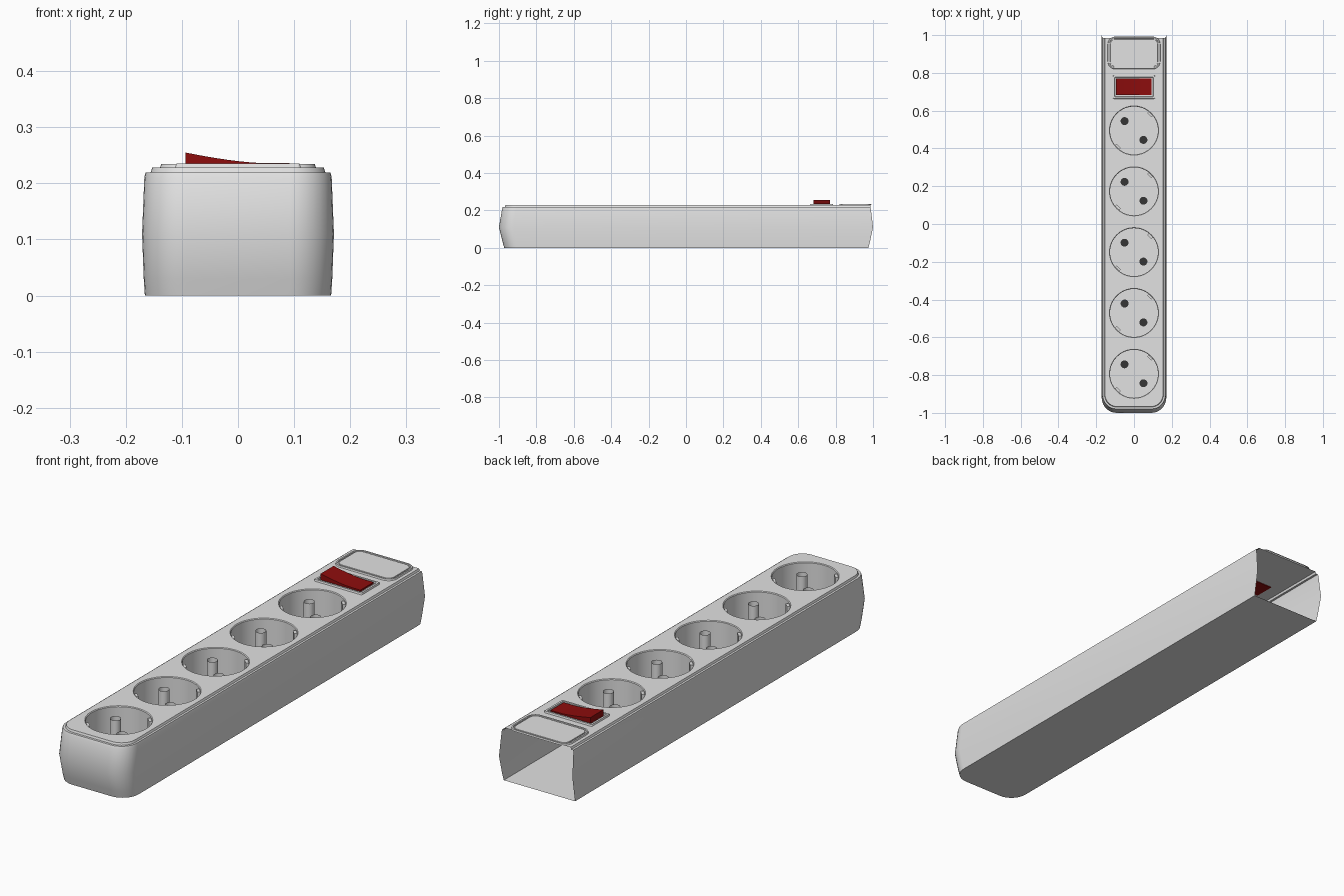
import bpy, bmesh
from math import pi, sin, cos, radians
from mathutils import Matrix

old = bpy.data.objects.get("Cube")
if old:
    bpy.data.objects.remove(old, do_unlink=True)


def material(name, color):
    m = bpy.data.materials.new(name)
    m.use_nodes = True
    m.diffuse_color = (*color, 1)
    bsdf = m.node_tree.nodes["Principled BSDF"]
    bsdf.inputs["Base Color"].default_value = (*color, 1)
    bsdf.inputs["Roughness"].default_value = 0.5
    return m


GREY = material("light_grey_plastic", (0.76, 0.76, 0.76))
RED = material("switch_red", (0.27, 0.004, 0.004))
DARK = material("contact_dark", (0.035, 0.035, 0.035))

SOCKET_Y = [0.495 - 0.322 * i for i in range(5)]
SOCKET_R = 0.13
DECK_Z, FLOOR_Z = 0.228, 0.09


def arc(cx, cy, r, start, end, n):
    return [(cx + r * cos(start + (end - start) * i / n),
             cy + r * sin(start + (end - start) * i / n)) for i in range(n + 1)]


def outline(hw, y0, y1, front_r, back_r=0):
    """Counter-clockwise rectangle with rounded front and back corners."""
    pts = []
    for sx, y, sy, r, start in ((-1, y1, -1, back_r, pi / 2), (-1, y0, 1, front_r, pi),
                                (1, y0, 1, front_r, 1.5 * pi), (1, y1, -1, back_r, 0)):
        if r:
            pts += arc(sx * (hw - r), y + sy * r, r, start, start + pi / 2, 8)
        else:
            pts.append((sx * hw, y))
    return pts


def circle(cx, cy, r, n=40):
    return arc(cx, cy, r, 0, 2 * pi, n)[:-1]


def ring(bm, pts, z):
    return [bm.verts.new((x, y, z)) for x, y in pts]


def loft(bm, rings, closed=True):
    for a, b in zip(rings, rings[1:]):
        n = len(a)
        for i in range(n if closed else n - 1):
            j = (i + 1) % n
            bm.faces.new((a[i], a[j], b[j], b[i]))


def finish(bm, name, mat):
    me = bpy.data.meshes.new(name)
    bm.to_mesh(me)
    bm.free()
    me.materials.append(mat)
    ob = bpy.data.objects.new(name, me)
    bpy.context.collection.objects.link(ob)
    bpy.ops.object.select_all(action='DESELECT')
    ob.select_set(True)
    bpy.context.view_layer.objects.active = ob
    bpy.ops.object.shade_smooth_by_angle(angle=radians(30))
    return ob


def raised_panel(name, steps, y0, y1, hw, r):
    """Stepped panel; each step is (inset, height)."""
    bm = bmesh.new()
    rings = [ring(bm, outline(hw - d, y0 + d, y1 - d, max(r - d, 0.003), max(r - d, 0.003)), z)
             for d, z in steps]
    loft(bm, rings)
    bm.faces.new(rings[-1])
    return finish(bm, name, GREY)


# Housing: tapered shell, open at the cable end
bm = bmesh.new()
levels = [(0.166, -0.972, 0.975, 0.075, 0.0), (0.168, -0.980, 0.983, 0.075, 0.03),
          (0.171, -1.0, 1.0, 0.08, 0.11), (0.167, -0.983, 0.988, 0.075, 0.21),
          (0.165, -0.979, 0.986, 0.073, 0.219), (0.156, -0.969, 0.986, 0.065, 0.219),
          (0.153, -0.966, 0.986, 0.062, DECK_Z)]
rings = [ring(bm, outline(hw, y0, y1, r), z) for hw, y0, y1, r, z in levels]
loft(bm, rings, closed=False)
bm.faces.new(list(reversed(rings[0])))
finish(bm, "housing", GREY)

# Top deck with round socket openings
bm = bmesh.new()
edges = []
for pts in [outline(0.153, -0.966, 0.986, 0.062)] + [circle(0, y, SOCKET_R) for y in SOCKET_Y]:
    vs = ring(bm, pts, DECK_Z)
    edges += [bm.edges.new((vs[i], vs[i - 1])) for i in range(len(vs))]
bmesh.ops.triangle_fill(bm, edges=edges, use_beauty=True, normal=(0, 0, 1))
for f in bm.faces:
    f.normal_update()
    if f.normal.z < 0:
        f.normal_flip()
finish(bm, "top_deck", GREY)

for k, y in enumerate(SOCKET_Y, 1):
    # Socket cup with a fine rim
    bm = bmesh.new()
    rings = [ring(bm, circle(0, y, r), z) for r, z in
             ((SOCKET_R, DECK_Z), (SOCKET_R - 0.003, DECK_Z - 0.003),
              (SOCKET_R - 0.003, FLOOR_Z))]
    loft(bm, rings)
    bm.faces.new(rings[-1])
    finish(bm, f"socket_cup_{k}", GREY)

    # Contact sleeves and their dark openings
    sleeves, holes, clips = bmesh.new(), bmesh.new(), bmesh.new()
    for s in (-1, 1):
        pts = circle(0.05 * s, y - 0.05 * s, 0.021, 20)
        loft(sleeves, [ring(sleeves, pts, z) for z in (FLOOR_Z, DECK_Z - 0.025)])
        holes.faces.new(ring(holes, pts, FLOOR_Z + 0.002))
        # Earth clips against the cup wall
        place = (Matrix.Translation((0.085 * s, y + 0.085 * s, 0.16))
                 @ Matrix.Rotation(pi / 4, 4, 'Z') @ Matrix.Diagonal((0.012, 0.03, 0.12, 1)))
        bmesh.ops.create_cube(clips, size=1, matrix=place)
    finish(sleeves, f"contact_sleeves_{k}", GREY)
    finish(holes, f"contact_holes_{k}", DARK)
    finish(clips, f"earth_clips_{k}", GREY)

# Label panel with a raised border and groove
raised_panel("label_panel", [(0, DECK_Z), (0.002, 0.234), (0.008, 0.234), (0.009, 0.230),
                             (0.013, 0.230), (0.014, 0.233)], 0.82, 0.992, 0.139, 0.04)

# Switch surround
raised_panel("switch_frame", [(0, DECK_Z), (0.002, 0.235), (0.010, 0.235), (0.011, 0.229)],
             0.663, 0.787, 0.112, 0.006)

# Rocker switch: curved profile extruded across the strip
bm = bmesh.new()
top = [(0.092 - 0.186 * i / 10, 0.236 + 0.019 * max(0, i / 10 - 0.25) ** 1.5 / 0.65)
       for i in range(11)]
profile = [(-0.094, 0.225), (0.092, 0.225)] + top
sides = [[bm.verts.new((x, y, z)) for x, z in profile] for y in (0.77, 0.683)]
loft(bm, sides)
for side in sides:
    bm.faces.new(side)
bmesh.ops.recalc_face_normals(bm, faces=bm.faces)
finish(bm, "rocker_switch", RED)
